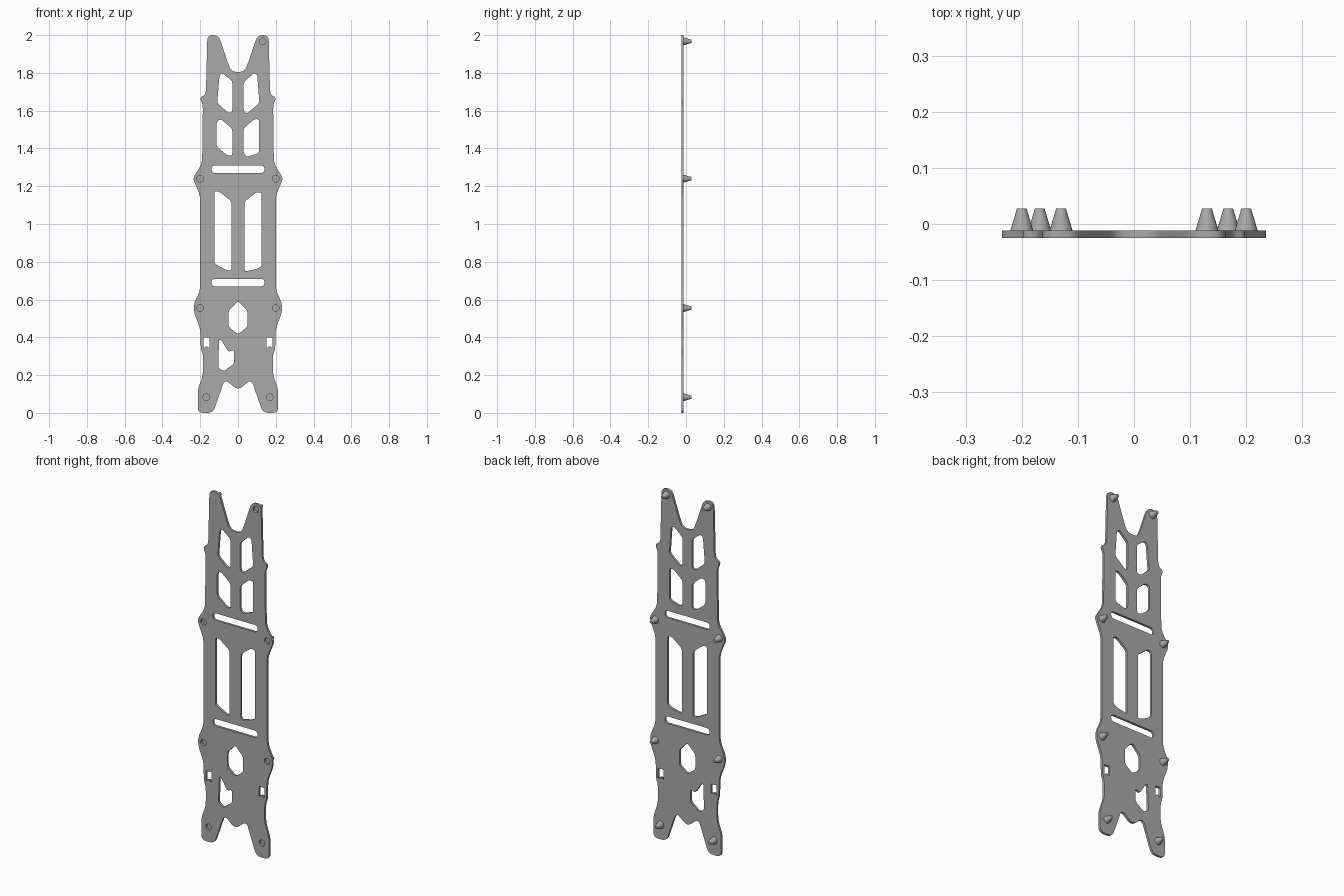
import bpy, bmesh, math
from mathutils import Vector

if "Cube" in bpy.data.objects:
    bpy.data.objects.remove(bpy.data.objects["Cube"])

PLATE_Y, HALF = -0.0185, 0.0065
grey = bpy.data.materials.new("mid grey")
grey.diffuse_color = (0.4, 0.4, 0.4, 1)
grey.use_nodes = True
grey.node_tree.nodes["Principled BSDF"].inputs["Base Color"].default_value = grey.diffuse_color


def rounded(points, radius, steps=4):
    """Soften every corner of a closed outline."""
    pts = [Vector(p) for p in points]
    out = []
    for i, p in enumerate(pts):
        a, b = pts[i - 1] - p, pts[(i + 1) % len(pts)] - p
        s = p + a.normalized() * min(radius, a.length * 0.48)
        e = p + b.normalized() * min(radius, b.length * 0.48)
        for k in range(steps + 1):
            t = k / steps
            out.append(s * (1 - t) ** 2 + p * 2 * t * (1 - t) + e * t * t)
    return out


def circle(x, z, r, n=20):
    return [Vector((x + r * math.cos(2 * math.pi * k / n),
                    z + r * math.sin(2 * math.pi * k / n))) for k in range(n)]


def mirror(points):
    return [(-x, z) for x, z in reversed(points)]


# Plate outline, right half from the top notch down to the bottom notch
half = [(0.035, 1.805), (0.058, 1.865), (0.103, 2.0), (0.162, 2.0), (0.17, 1.685),
        (0.198, 1.672), (0.198, 1.655), (0.186, 1.63), (0.19, 1.32),
        (0.235, 1.25), (0.235, 1.23), (0.2, 1.15), (0.2, 0.65), (0.233, 0.58),
        (0.233, 0.53), (0.199, 0.445), (0.197, 0.335), (0.185, 0.31),
        (0.185, 0.2), (0.213, 0.125), (0.213, 0.0), (0.132, 0.0), (0.07, 0.178)]
outline = half + [(0.0, 0.12)] + mirror(half)
loops = [rounded(outline, 0.03)]

# Weight-saving windows
windows = [
    [(0.03, 1.75), (0.085, 1.8), (0.102, 1.79), (0.113, 1.64), (0.045, 1.583), (0.03, 1.6)],
    [(-0.03, 1.757), (-0.085, 1.8), (-0.098, 1.785), (-0.11, 1.64), (-0.05, 1.588), (-0.03, 1.593)],
    [(0.03, 1.505), (0.085, 1.555), (0.112, 1.555), (0.112, 1.375), (0.045, 1.355), (0.03, 1.375)],
    [(-0.03, 1.503), (-0.09, 1.555), (-0.113, 1.545), (-0.113, 1.41), (-0.055, 1.362), (-0.03, 1.362)],
    [(0.035, 1.12), (0.1, 1.17), (0.125, 1.165), (0.125, 0.775), (0.1, 0.762), (0.035, 0.748)],
    [(-0.035, 1.12), (-0.1, 1.172), (-0.125, 1.172), (-0.125, 0.79), (-0.06, 0.755), (-0.035, 0.752)],
    [(0.0, 0.592), (0.05, 0.54), (0.05, 0.455), (0.0, 0.416), (-0.05, 0.455), (-0.05, 0.54)],
    [(-0.1, 0.388), (-0.088, 0.385), (-0.05, 0.322), (-0.02, 0.335), (-0.02, 0.262),
     (-0.075, 0.22), (-0.105, 0.24)],
]
loops += [rounded(w, 0.014) for w in windows]

# Strap slots
for z in (1.29, 0.69):
    loops.append(rounded([(-0.14, z - 0.02), (0.14, z - 0.02),
                          (0.14, z + 0.02), (-0.14, z + 0.02)], 0.02))

# Small notched side windows
notch = [(0.15, 0.4), (0.183, 0.4), (0.183, 0.345), (0.175, 0.345),
         (0.172, 0.352), (0.161, 0.352), (0.158, 0.345), (0.15, 0.345)]
loops += [[Vector(p) for p in n] for n in (notch, mirror(notch))]

# Screw holes, the upper left stud has none
studs = [(s * x, z) for x, z in ((0.13, 1.967), (0.2, 1.24), (0.2, 0.555), (0.168, 0.083))
         for s in (-1, 1)]
loops += [circle(x, z, 0.0175) for x, z in studs[1:]]

# Flat plate
curve = bpy.data.curves.new("plate", "CURVE")
curve.dimensions = "2D"
curve.fill_mode = "BOTH"
curve.extrude = HALF
for loop in loops:
    spline = curve.splines.new("POLY")
    spline.points.add(len(loop) - 1)
    for pt, p in zip(spline.points, loop):
        pt.co = (p.x, p.y, 0, 1)
    spline.use_cyclic_u = True
plate = bpy.data.objects.new("plate", curve)
bpy.context.collection.objects.link(plate)
plate.rotation_euler = (math.pi / 2, 0, 0)
plate.location = (0, PLATE_Y, 0)
bpy.ops.object.select_all(action="DESELECT")
plate.select_set(True)
bpy.context.view_layer.objects.active = plate
bpy.ops.object.convert(target="MESH")
plate = bpy.context.object
bm = bmesh.new()
bm.from_mesh(plate.data)
bmesh.ops.remove_doubles(bm, verts=bm.verts, dist=0.00005)
bmesh.ops.recalc_face_normals(bm, faces=bm.faces)
bm.to_mesh(plate.data)
bm.free()
plate.data.materials.clear()
plate.data.materials.append(grey)
bpy.ops.object.shade_smooth_by_angle(angle=math.radians(30))

# Tapered studs on the back
for x, z in studs:
    bpy.ops.mesh.primitive_cone_add(vertices=24, radius1=0.0205, radius2=0.0085, depth=0.04,
                                    location=(x, PLATE_Y + HALF + 0.02, z),
                                    rotation=(-math.pi / 2, 0, 0))
    stud = bpy.context.object
    stud.name = "stud"
    stud.data.materials.append(grey)
    bpy.ops.object.shade_smooth_by_angle(angle=math.radians(30))
